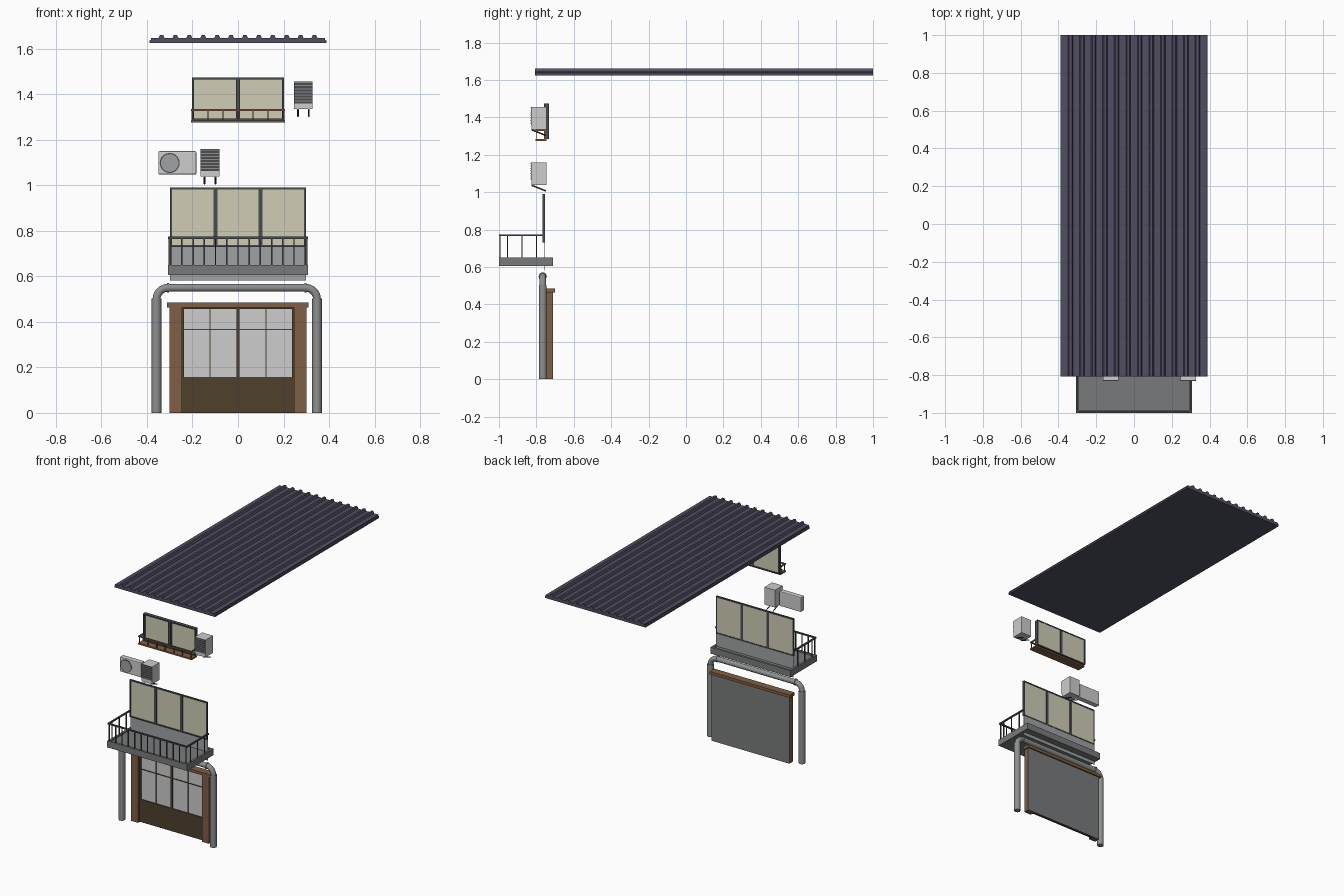
import bpy, bmesh, math
from mathutils import Vector

if "Cube" in bpy.data.objects:
    bpy.data.objects.remove(bpy.data.objects["Cube"])


def mat(name, r, g, b):
    m = bpy.data.materials.new(name)
    lin = [((c / 255 + 0.055) / 1.055) ** 2.4 for c in (r, g, b)]
    m.diffuse_color = (*lin, 1)
    m.use_nodes = True
    m.node_tree.nodes["Principled BSDF"].inputs["Base Color"].default_value = m.diffuse_color
    return m


ROOF = mat("roof slate", 81, 79, 98)
CREAM = mat("cream pane", 208, 205, 182)
FRAME = mat("dark metal", 74, 76, 79)
WOOD = mat("brown wood", 128, 94, 69)
DARKWOOD = mat("dark wood", 78, 64, 45)
GLASS = mat("door glass", 206, 205, 206)
CONCRETE = mat("concrete", 121, 122, 123)
PANEL = mat("grey panel", 160, 162, 165)
CASE = mat("casing", 205, 205, 205)
PIPE = mat("pipe grey", 142, 144, 144)


def finish(name, bm, m):
    bmesh.ops.recalc_face_normals(bm, faces=bm.faces)
    me = bpy.data.meshes.new(name)
    bm.to_mesh(me)
    bm.free()
    me.materials.append(m)
    ob = bpy.data.objects.new(name, me)
    bpy.context.collection.objects.link(ob)
    return ob


def boxes(name, m, items):
    """One object from boxes given as (x0, x1, y0, y1, z0, z1)."""
    bm = bmesh.new()
    for x0, x1, y0, y1, z0, z1 in items:
        vs = bmesh.ops.create_cube(bm, size=1)["verts"]
        for v in vs:
            v.co = Vector((x0 if v.co.x < 0 else x1, y0 if v.co.y < 0 else y1, z0 if v.co.z < 0 else z1))
    return finish(name, bm, m)


def tube(name, m, pts, r, res=3):
    """Round tube along a path, turned into a mesh."""
    cu = bpy.data.curves.new(name, 'CURVE')
    cu.dimensions = '3D'
    cu.bevel_depth, cu.bevel_resolution, cu.use_fill_caps = r, res, True
    sp = cu.splines.new('POLY')
    sp.points.add(len(pts) - 1)
    for p, c in zip(sp.points, pts):
        p.co = (*c, 1)
    tmp = bpy.data.objects.new("tmp", cu)
    bpy.context.collection.objects.link(tmp)
    me = bpy.data.meshes.new_from_object(tmp.evaluated_get(bpy.context.evaluated_depsgraph_get()))
    bpy.data.objects.remove(tmp)
    me.materials.clear()
    me.materials.append(m)
    ob = bpy.data.objects.new(name, me)
    bpy.context.collection.objects.link(ob)
    return ob


# Ribbed roof: extruded profile
prof = [(-0.388, 1.625), (-0.388, 1.637), (-0.382, 1.640), (-0.382, 1.647)]
for i in range(12):
    c = -0.336 + i * 0.0611
    prof += [(c - 0.013, 1.647), (c - 0.007, 1.661), (c + 0.007, 1.661), (c + 0.013, 1.647)]
prof += [(0.382, 1.647), (0.382, 1.640), (0.388, 1.637), (0.388, 1.625)]
bm = bmesh.new()
face = bm.faces.new([bm.verts.new((x, -0.807, z)) for x, z in prof])
ext = bmesh.ops.extrude_face_region(bm, geom=[face])["geom"]
bmesh.ops.translate(bm, vec=(0, 1.807, 0), verts=[v for v in ext if isinstance(v, bmesh.types.BMVert)])
finish("roof", bm, ROOF)


# Windows: outer frame, mullions and panes
def window(name, hw, z0, z1, y0, y1, n):
    t = 0.008
    parts = [(-hw, -hw + t, y0, y1, z0, z1), (hw - t, hw, y0, y1, z0, z1),
             (-hw, hw, y0, y1, z0, z0 + t), (-hw, hw, y0, y1, z1 - t, z1)]
    for i in range(1, n):
        x = -hw + 2 * hw * i / n
        parts.append((x - 0.009, x + 0.009, y0, y1 - 0.001, z0, z1))
    boxes(name + "_frame", FRAME, parts)
    boxes(name + "_panes", CREAM, [(-hw + 0.004, hw - 0.004, y1 - 0.006, y1 - 0.002, z0 + 0.004, z1 - 0.004)]
          if n == 2 else [(-hw + 2 * hw * i / n + 0.006, -hw + 2 * hw * (i + 1) / n - 0.006,
                           y1 - 0.008, y1 - 0.003, z0 + 0.004, z1 - 0.004) for i in range(n)])


window("upper_window", 0.202, 1.285, 1.473, -0.758, -0.733, 2)
window("balcony_window", 0.299, 0.73, 0.99, -0.768, -0.755, 3)

# Wooden railing under the upper window
rail = [(-0.206, 0.206, -0.805, -0.745, 1.275, 1.285), (-0.206, 0.206, -0.805, -0.797, 1.327, 1.335)]
rail += [(x - 0.0025, x + 0.0025, -0.803, -0.798, 1.28, 1.33) for x in [-0.198 + 0.066 * i for i in range(7)]]
for s in (-0.202, 0.202):
    rail.append((s - 0.004, s + 0.004, -0.803, -0.75, 1.327, 1.335))
    rail.append((s - 0.003, s + 0.003, -0.758, -0.752, 1.28, 1.33))
boxes("upper_railing", WOOD, rail)


# Louvred condenser boxes on slanted brackets
def louvre_unit(name, x, z):
    w = 0.041
    boxes(name + "_case", CASE, [(x - w, x + w, -0.827, -0.745, z, z + 0.121)])
    boxes(name + "_grille", FRAME, [(x - w, x + w, -0.829, -0.827, z + 0.025, z + 0.121)])
    boxes(name + "_slats", PIPE, [(x - w, x + w, -0.832, -0.829, z + 0.033 + i * 0.0135, z + 0.0375 + i * 0.0135)
                                  for i in range(7)])
    for i, dx in enumerate((-0.024, 0.024)):
        tube(f"{name}_bracket_{i}", FRAME,
             [(x + dx, -0.825, z - 0.001), (x + dx, -0.748, z - 0.032)], 0.004, 0)


louvre_unit("right_louvre_unit", 0.287, 1.335)
louvre_unit("left_louvre_unit", -0.123, 1.038)

# Fan unit with rounded corners and a round fan
fan = boxes("fan_unit_case", CASE, [(-0.35, -0.183, -0.803, -0.765, 1.047, 1.15)])
bv = fan.modifiers.new("bevel", 'BEVEL')
bv.width, bv.segments = 0.006, 2
for name, r, d, m in (("fan_ring", 0.044, 0.004, FRAME), ("fan_disc", 0.039, 0.006, PANEL)):
    bm = bmesh.new()
    bmesh.ops.create_cone(bm, cap_ends=True, segments=24, radius1=r, radius2=r, depth=d)
    for v in bm.verts:
        v.co = Vector((v.co.x - 0.30, -0.803 + v.co.z, v.co.y + 1.098))
    finish(name, bm, m)

# Balcony slab with a shallow sunken floor
slab = [(-0.308, 0.308, -1.0, -0.71, 0.605, 0.642)]
slab += [(-0.308, 0.308, -1.0, -0.985, 0.642, 0.65), (-0.308, 0.308, -0.725, -0.71, 0.642, 0.65)]
slab += [(s * 0.3005 - 0.0075, s * 0.3005 + 0.0075, -0.985, -0.725, 0.642, 0.65) for s in (-1, 1)]
boxes("balcony_slab", CONCRETE, slab)
boxes("balcony_back_panel", PANEL, [(-0.299, 0.299, -0.759, -0.757, 0.582, 0.733)])

# Balcony railing
bars = [(-0.307, 0.307, -1.0, -0.99, 0.765, 0.774)]
bars += [(s * 0.302 - 0.005, s * 0.302 + 0.005, -1.0, -0.757, 0.765, 0.774) for s in (-1, 1)]
posts = [(-0.296 + 0.0493 * i, -0.995) for i in range(13)]
posts += [(s * 0.302, y) for s in (-1, 1) for y in (-0.955, -0.877, -0.80)]
bars += [(x - 0.003, x + 0.003, y - 0.003, y + 0.003, 0.645, 0.768) for x, y in posts]
boxes("balcony_railing", FRAME, bars)

# Drain pipe: top run with elbows, thicker downpipes and collars
Y, R = -0.766, 0.05
xl, xr = -0.358, 0.347
arc = [math.radians(a) for a in range(0, 91, 18)]
path = [(xl + R - R * math.cos(a), Y, 0.5 + R * math.sin(a)) for a in arc]
path += [(xr - R + R * math.cos(a), Y, 0.5 + R * math.sin(a)) for a in reversed(arc)]
tube("top_pipe", PIPE, path, 0.018)
for side, x, e in (("left", xl, xl + R), ("right", xr, xr - R)):
    tube(side + "_downpipe", PIPE, [(x, Y, 0), (x, Y, 0.503)], 0.0215)
    tube(side + "_collar", PIPE, [(e - 0.005, Y, 0.55), (e + 0.005, Y, 0.55)], 0.022)

# Door surround: posts, lintel, backing
boxes("door_surround", WOOD, [(-0.3, -0.246, -0.75, -0.712, 0, 0.466), (0.246, 0.3, -0.75, -0.712, 0, 0.466),
                              (-0.311, 0.309, -0.752, -0.70, 0.464, 0.484)])
boxes("door_backing", CONCRETE, [(-0.299, 0.299, -0.712, -0.71, 0, 0.466)])

# Sliding doors: lower panels, glass and glazing bars
boxes("door_glass", GLASS, [(-0.246, 0.246, -0.724, -0.72, 0.155, 0.464)])
wood = [(-0.246, 0.246, -0.73, -0.718, 0, 0.158), (-0.246, 0.246, -0.732, -0.718, 0.456, 0.466)]
for x, w in ((-0.242, 0.005), (0.242, 0.005), (0, 0.007), (-0.123, 0.003), (0.123, 0.003)):
    wood.append((x - w, x + w, -0.732, -0.72, 0, 0.464) if w > 0.003 else (x - w, x + w, -0.729, -0.72, 0.155, 0.464))
wood.append((-0.242, 0.242, -0.728, -0.72, 0.364, 0.369))
boxes("sliding_doors", DARKWOOD, wood)
